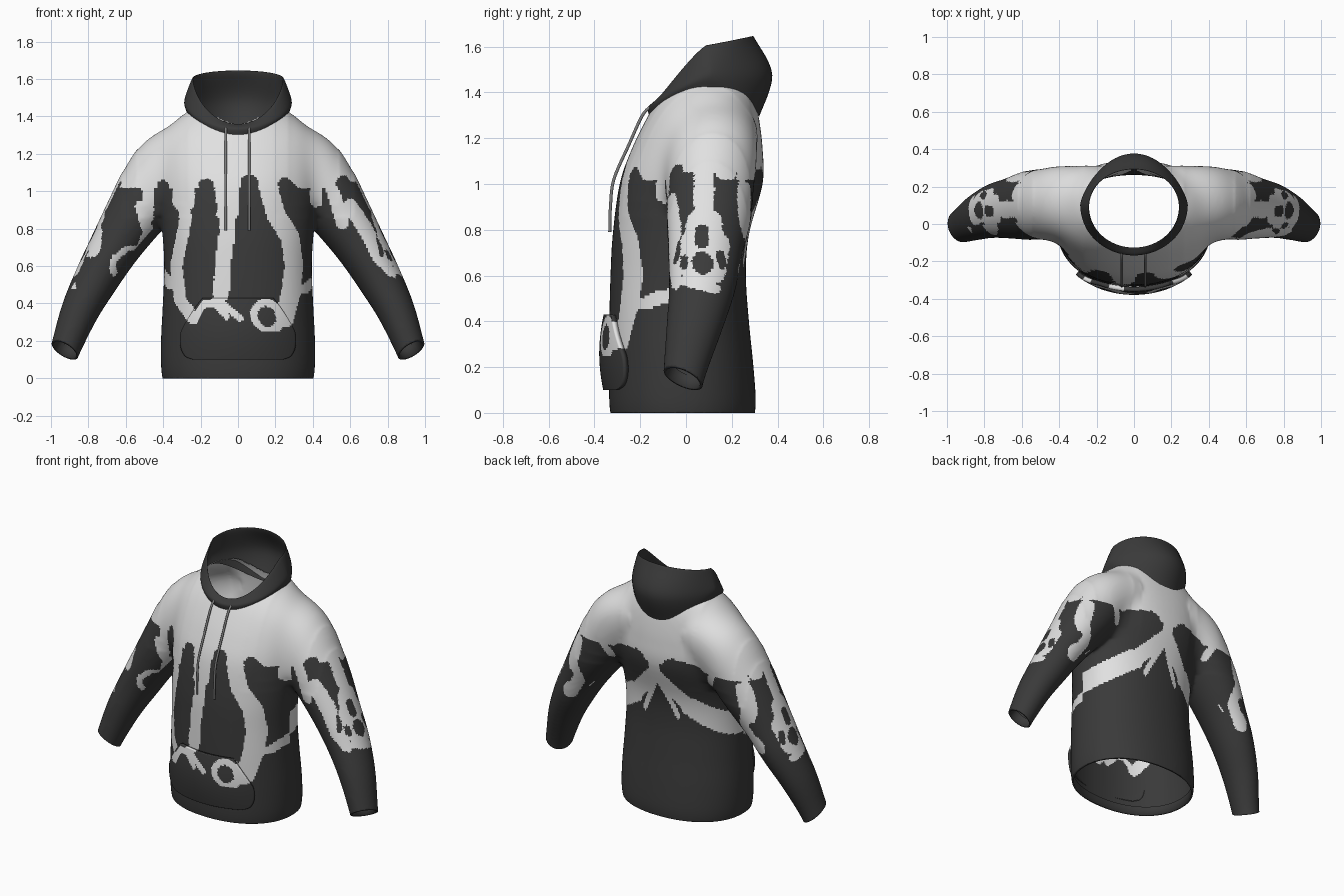
import bpy, bmesh, math
from mathutils import Vector

if "Cube" in bpy.data.objects:
    bpy.data.objects.remove(bpy.data.objects["Cube"])


def material(name, v):
    m = bpy.data.materials.new(name)
    m.diffuse_color = (v, v, v, 1)
    m.use_nodes = True
    m.node_tree.nodes["Principled BSDF"].inputs["Base Color"].default_value = m.diffuse_color
    return m


LIGHT = material("light_grey_cloth", 0.75)
DARK = material("charcoal_cloth", 0.042)
CORD = material("cord_grey", 0.2)


def spline(rows, n):
    """Catmull-Rom interpolation of rows of numbers."""
    out, m = [], len(rows) - 1
    for k in range(m * n + 1):
        i = min(k // n, m - 1)
        t = k / n - i
        p = [rows[min(max(i + j, 0), m)] for j in (-1, 0, 1, 2)]
        out.append([0.5 * (2 * b + (c - a) * t + (2 * a - 5 * b + 4 * c - d) * t * t
                           + (3 * b - a - 3 * c + d) * t ** 3) for a, b, c, d in zip(*p)])
    return out


def loft(bm, rings, closed=True, caps=False):
    vr = [[bm.verts.new(p) for p in r] for r in rings]
    n = len(vr[0])
    for a, b in zip(vr, vr[1:]):
        for i in range(n if closed else n - 1):
            j = (i + 1) % n
            bm.faces.new((a[i], a[j], b[j], b[i]))
    if caps:
        bm.faces.new(vr[0])
        bm.faces.new(vr[-1])


def finish(name, bm, mats, recalc=True):
    if recalc:
        bmesh.ops.recalc_face_normals(bm, faces=bm.faces[:])
    me = bpy.data.meshes.new(name)
    bm.to_mesh(me)
    bm.free()
    for m in mats:
        me.materials.append(m)
    for p in me.polygons:
        p.use_smooth = True
    ob = bpy.data.objects.new(name, me)
    bpy.context.collection.objects.link(ob)
    return ob


# Dripping print: strokes (0 light / 1 dark, half width, path), later ones on top
FRONT = [
    (0, .06, [(-.29, 1.03), (-.29, .95)]),
    (0, .033, [(-.3, 1.0), (-.28, .85), (-.33, .6), (-.31, .42), (-.24, .32)]),
    (0, .065, [(-.06, 1.03), (-.06, .9)]),
    (0, .043, [(-.07, .95), (-.055, .8), (-.08, .62), (-.09, .45)]),
    (0, .05, [(.16, 1.03), (.2, .88), (.28, .75), (.3, .6), (.28, .45), (.25, .32)]),
    (0, .035, [(.42, 1.03), (.42, .95)]),
    (0, .025, [(.32, .47), (.36, .48), (.43, .54)]),
    (0, .025, [(-.32, .5), (-.36, .5), (-.42, .58)]),
    (1, .04, [(-.17, 1.03), (-.15, .9)]),
    (1, .048, [(.06, 1.04), (.07, .9)]),
    (1, .035, [(.25, 1.04), (.29, 1.0), (.33, .9)]),
    (1, .03, [(-.4, 1.03), (-.38, .95)]),
    (0, .018, [(-.24, .31), (-.18, .4), (-.08, .4), (.01, .32)]),
    (0, .018, [(-.13, .41), (-.06, .33)]),
    (0, .085, [(.15, .34), (.17, .32)]),
    (1, .045, [(.15, .34), (.16, .32)])]
FRONT_SLEEVES = [
    (0, .035, [(.5, 1.03), (.53, .93), (.56, .83)]),
    (0, .04, [(.6, .92), (.68, .8), (.75, .66), (.83, .58)]),
    (1, .045, [(.57, 1.04), (.6, 1.02)]),
    (1, .012, [(.75, .76), (.77, .66)]),
    (0, .035, [(-.48, 1.02), (-.46, .88)]),
    (0, .03, [(-.52, .92), (-.48, .78), (-.52, .68)]),
    (0, .08, [(-.61, .6), (-.57, .63)]),
    (1, .042, [(-.61, .6), (-.57, .64)]),
    (0, .055, [(-.78, .78), (-.79, .7)]),
    (0, .015, [(-.9, .55), (-.88, .49)])]
SIDE = [
    (0, .045, [(.08, 1.06), (.08, .85)]),
    (0, .08, [(.08, .82), (.08, .75)]),
    (0, .12, [(.08, .7), (.08, .67)]),
    (0, .018, [(.15, 1.04), (.2, 1.04)]),
    (0, .02, [(-.03, .58), (.13, .54)]),
    (1, .03, [(.07, .79), (.07, .75)]),
    (1, .045, [(.07, .66), (.075, .65)]),
    (1, .02, [(-.01, .67), (-.01, .65)]),
    (1, .02, [(.15, .69), (.16, .65)])]
BACK = [
    (0, .04, [(0, 1.05), (0, .92)]),
    (0, .05, [(.01, .93), (.2, .74)]),
    (0, .065, [(.2, .74), (.44, .58)]),
    (0, .017, [(0, .9), (.07, .77), (.12, .66)]),
    (0, .025, [(.4, 1.03), (.36, .95)]),
    (0, .045, [(.6, .97), (.64, .83), (.61, .72), (.69, .6)]),
    (1, .07, [(.13, 1.0), (.26, .98)]),
    (1, .025, [(.66, .74), (.69, .7)])]


def near(u, v, w, path):
    for (ax, ay), (bx, by) in zip(path, path[1:]):
        dx, dy = bx - ax, by - ay
        t = ((u - ax) * dx + (v - ay) * dy) / (dx * dx + dy * dy)
        t = min(max(t, 0), 1)
        if (u - ax - t * dx) ** 2 + (v - ay - t * dy) ** 2 < w * w:
            return True
    return False


def print_colour(c, n):
    if c.z > 1.1:
        return 0
    if c.z < .25:
        return 1
    out = n.x * (1 if c.x > 0 else -1)
    sleeve = abs(c.x) > .45
    if sleeve and out < -.6:
        return 1
    if sleeve and (-.6 if c.x > 0 else -.45) < n.y < .6:
        u, strokes, top = c.y, SIDE, 1.05
    elif n.y < 0 and (sleeve or c.y < .05):
        u, strokes, top = c.x, FRONT_SLEEVES if sleeve else FRONT, 1.02
    else:
        u, strokes, top = abs(c.x), BACK, 1.02
    col = 1 if c.z < top else 0
    for kind, w, path in strokes:
        if near(u, c.z, w, path):
            col = kind
    return col


def paint(ob):
    for p in ob.data.polygons:
        p.material_index = print_colour(p.center, p.normal)


# Torso volume: z, half width, front y, back y
TORSO = [(-.06, .39, -.32, .29), (.04, .41, -.335, .305), (.2, .412, -.335, .295),
         (.4, .402, -.335, .275), (.6, .395, -.33, .262), (.78, .405, -.32, .275),
         (1.0, .43, -.29, .335), (1.15, .435, -.238, .335), (1.28, .42, -.175, .32),
         (1.37, .35, -.12, .30), (1.44, .27, -.06, .27)]
bm = bmesh.new()
rings = []
for z, hw, y0, y1 in spline(TORSO, 5):
    ring = []
    for k in range(64):
        a = k / 64 * math.tau
        f = lambda v: math.copysign(abs(v) ** .92, v)
        ring.append((hw * f(math.cos(a)), (y0 + y1) / 2 + (y1 - y0) / 2 * f(math.sin(a)), z))
    rings.append(ring)
loft(bm, rings, caps=True)

# Sleeve volumes: centre x, y, z, half thickness, half depth
SLEEVE = [(.2, .13, 1.24, .15, .185), (.36, .12, 1.155, .182, .2), (.455, .108, 1.015, .187, .2),
          (.565, .1, .85, .16, .185), (.66, .085, .7, .137, .163), (.755, .07, .535, .12, .145),
          (.845, .035, .36, .102, .122), (.925, -.01, .15, .08, .092), (.965, -.03, .03, .075, .088)]
for s in (-1, 1):
    rows = spline(SLEEVE, 5)
    rings = []
    for i, (x, y, z, r, d) in enumerate(rows):
        a, b = rows[max(i - 1, 0)], rows[min(i + 1, len(rows) - 1)]
        t = Vector((b[0] - a[0], 0, b[2] - a[2])).normalized()
        rings.append([(s * (x - t.z * r * math.cos(q)), y + d * math.sin(q), z + t.x * r * math.cos(q))
                      for q in (k / 48 * math.tau for k in range(48))])
    loft(bm, rings, caps=True)
hoodie = finish("hoodie_body", bm, [])

# Merge torso and sleeves into one smooth skin
rm = hoodie.modifiers.new("merge", 'REMESH')
rm.mode = 'VOXEL'
rm.voxel_size = .0115
sm = hoodie.modifiers.new("smooth", 'SMOOTH')
sm.factor = .5
sm.iterations = 12
bpy.context.view_layer.update()
dg = bpy.context.evaluated_depsgraph_get()
merged = bpy.data.meshes.new_from_object(hoodie.evaluated_get(dg))
bpy.data.objects.remove(hoodie)
bm = bmesh.new()
bm.from_mesh(merged)

# Blend the shoulders into the chest and back, more strongly towards the seam
for lo, x0, x1 in ((.86, .2, .62), (.93, .27, .54)):
    vs = [v for v in bm.verts if v.co.z > lo and x0 < abs(v.co.x) < x1]
    for _ in range(55):
        bmesh.ops.smooth_vert(bm, verts=vs, factor=.5, use_axis_x=True, use_axis_y=True, use_axis_z=True)

# Open the neck, hem and cuffs, with a turned-in lip at each cut
gone = [f for f in bm.faces if (c := f.calc_center_median()).z > 1.2
        and (c.x / .255) ** 2 + ((c.y - .085) / .217) ** 2 < 1]
bmesh.ops.delete(bm, geom=gone, context='FACES')
for co, no, k in (((0, 0, 0), (0, 0, -1), .97), ((.925, -.01, .15), (.47, -.38, -.8), .86),
                  ((-.925, -.01, .15), (-.47, -.38, -.8), .86)):
    no = Vector(no).normalized()
    # only geometry near this opening is cut
    fs = [f for f in bm.faces if co[0] == 0 or f.calc_center_median().x * co[0] > .5]
    geom = list({v for f in fs for v in f.verts} | {e for f in fs for e in f.edges}) + fs
    cut = bmesh.ops.bisect_plane(bm, geom=geom, plane_co=co, plane_no=no,
                                 clear_outer=True)['geom_cut']
    edges = [e for e in cut if isinstance(e, bmesh.types.BMEdge)]
    for scale, depth in ((k, 0), (1, .06)):
        ext = bmesh.ops.extrude_edge_only(bm, edges=edges)['geom']
        vs = [v for v in ext if isinstance(v, bmesh.types.BMVert)]
        edges = [e for e in ext if isinstance(e, bmesh.types.BMEdge)]
        mid = sum((v.co for v in vs), Vector()) / len(vs)
        for v in vs:
            v.co = mid + (v.co - mid) * scale - no * depth
hoodie = finish("hoodie_body", bm, [LIGHT, DARK], recalc=False)
paint(hoodie)


# Hood: a standing cowl, outer wall over the rim and back down inside
def hood_ring(kind, k):
    ring = []
    for i in range(72):
        a = i / 72 * math.tau
        c, s = math.cos(a), math.sin(a)
        f, b = max(-c, 0), max(c, 0)
        if kind == 0:      # neck seam
            p = (.275 * s, .08 + .24 * c, 1.295 + .13 * s * s)
        elif kind == 1:    # widest part, pinched at the back
            p = (.287 * s, .105 + .272 * (b ** 1.5 - f), 1.485 - .01 * b - .15 * f ** 1.3)
        else:              # rim
            p = (.25 * s, .09 + .215 * b - .225 * f, 1.592 + .035 * b - .235 * f ** 1.2)
        ring.append((p[0] * k, .09 + (p[1] - .09) * k, p[2]))
    return ring


control = [hood_ring(0, 1), hood_ring(1, 1), hood_ring(2, 1), hood_ring(2, .965),
           hood_ring(1, .95), hood_ring(0, .95)]
flat = [[v for p in r for v in p] for r in control]
bm = bmesh.new()
loft(bm, [[tuple(r[i:i + 3]) for i in range(0, len(r), 3)] for r in spline(flat, 6)])
finish("hood", bm, [DARK])

# Front pocket: curved sheet; rows are z, half width
POCKET = [(.1, .24), (.12, .285), (.17, .308), (.24, .308), (.3, .28), (.37, .235), (.43, .19)]
bm = bmesh.new()
rows = []
for z, hw in spline(POCKET, 7):
    depth = .332 + .032 * math.sin(math.pi * min(max((z - .03) / .46, 0), 1))
    rows.append([(x, -.015 - depth * math.sqrt(1 - (x / .44) ** 2), z)
                 for x in (hw * (k / 35 - 1) for k in range(71))])
loft(bm, rows, closed=False)
pocket = finish("front_pocket", bm, [LIGHT, DARK], recalc=False)
paint(pocket)
so = pocket.modifiers.new("thickness", 'SOLIDIFY')
so.thickness = .024
so.offset = -1

# Drawstrings
for name, x in (("drawstring_left", -.065), ("drawstring_right", .06)):
    cu = bpy.data.curves.new(name, 'CURVE')
    cu.dimensions = '3D'
    cu.bevel_depth = .007
    cu.bevel_resolution = 3
    cu.use_fill_caps = True
    pts = spline([(x, -.15, 1.34), (x, -.19, 1.3), (x, -.25, 1.17), (x, -.315, 1.02),
                  (x, -.33, .9), (x, -.333, .79)], 5)
    sp = cu.splines.new('POLY')
    sp.points.add(len(pts) - 1)
    for q, p in zip(sp.points, pts):
        q.co = (*p, 1)
    cu.materials.append(CORD)
    bpy.context.collection.objects.link(bpy.data.objects.new(name, cu))
